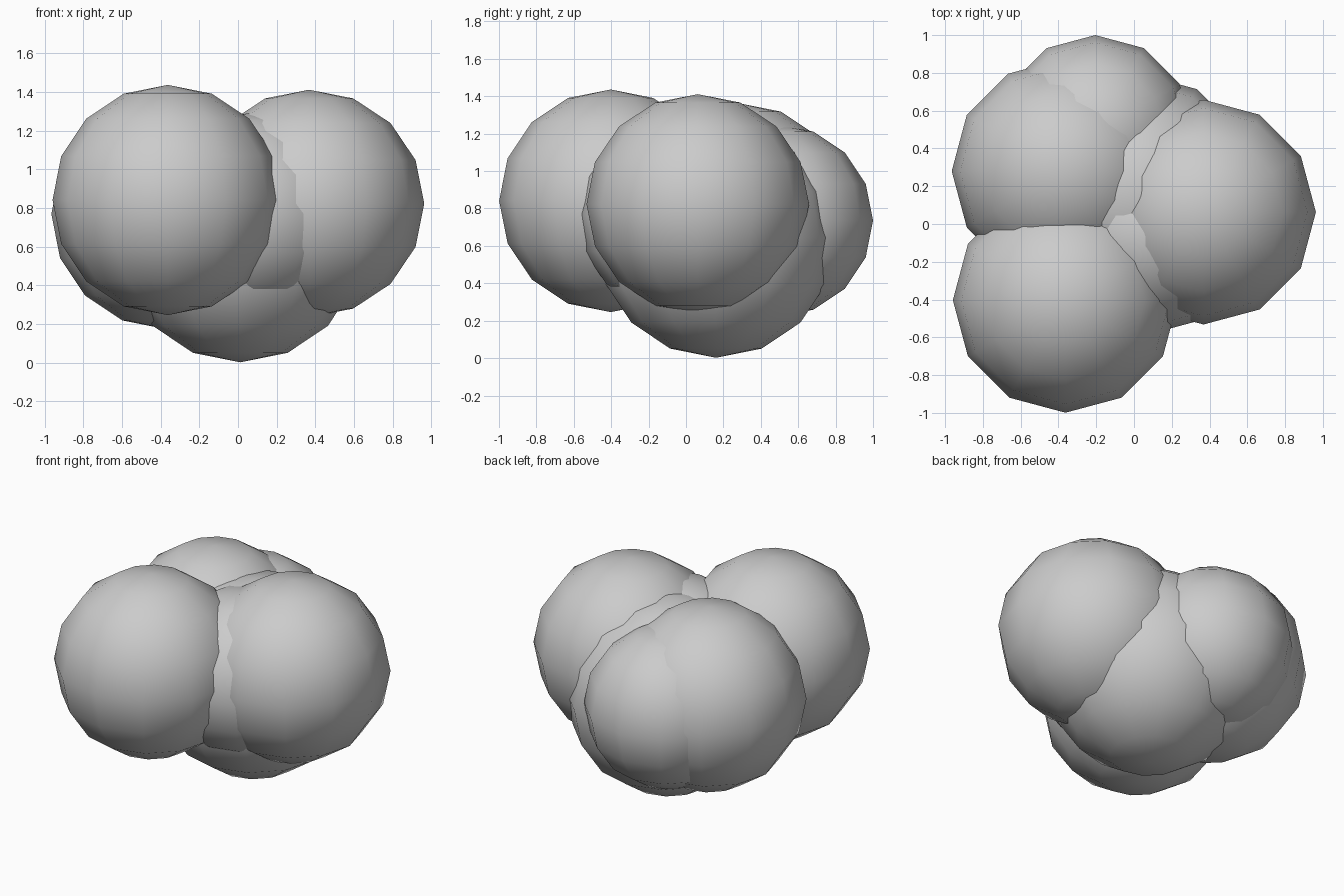
import bpy

if "Cube" in bpy.data.objects:
    bpy.data.objects.remove(bpy.data.objects["Cube"])

# Cluster of overlapping low-poly spheres: name, centre, horizontal radius, vertical radius
puffs = [
    ("front_left_puff", (-0.363, -0.403, 0.841), 0.596, 0.595),
    ("right_puff", (0.368, 0.063, 0.823), 0.595, 0.588),
    ("back_left_puff", (-0.370, 0.280, 0.768), 0.595, 0.595),
    ("back_puff", (-0.205, 0.485, 0.735), 0.515, 0.515),
    ("bottom_puff", (0.012, 0.160, 0.645), 0.640, 0.643),
    ("inner_front_puff", (0.080, -0.053, 0.770), 0.530, 0.525),
]


def add_puff(name, centre, radius, height):
    # 12 x 8 sphere with smooth shading
    bpy.ops.mesh.primitive_uv_sphere_add(segments=12, ring_count=8, radius=1, location=centre)
    puff = bpy.context.object
    puff.name = name
    puff.scale = (radius, radius, height)
    bpy.ops.object.shade_smooth()


for puff in puffs:
    add_puff(*puff)
